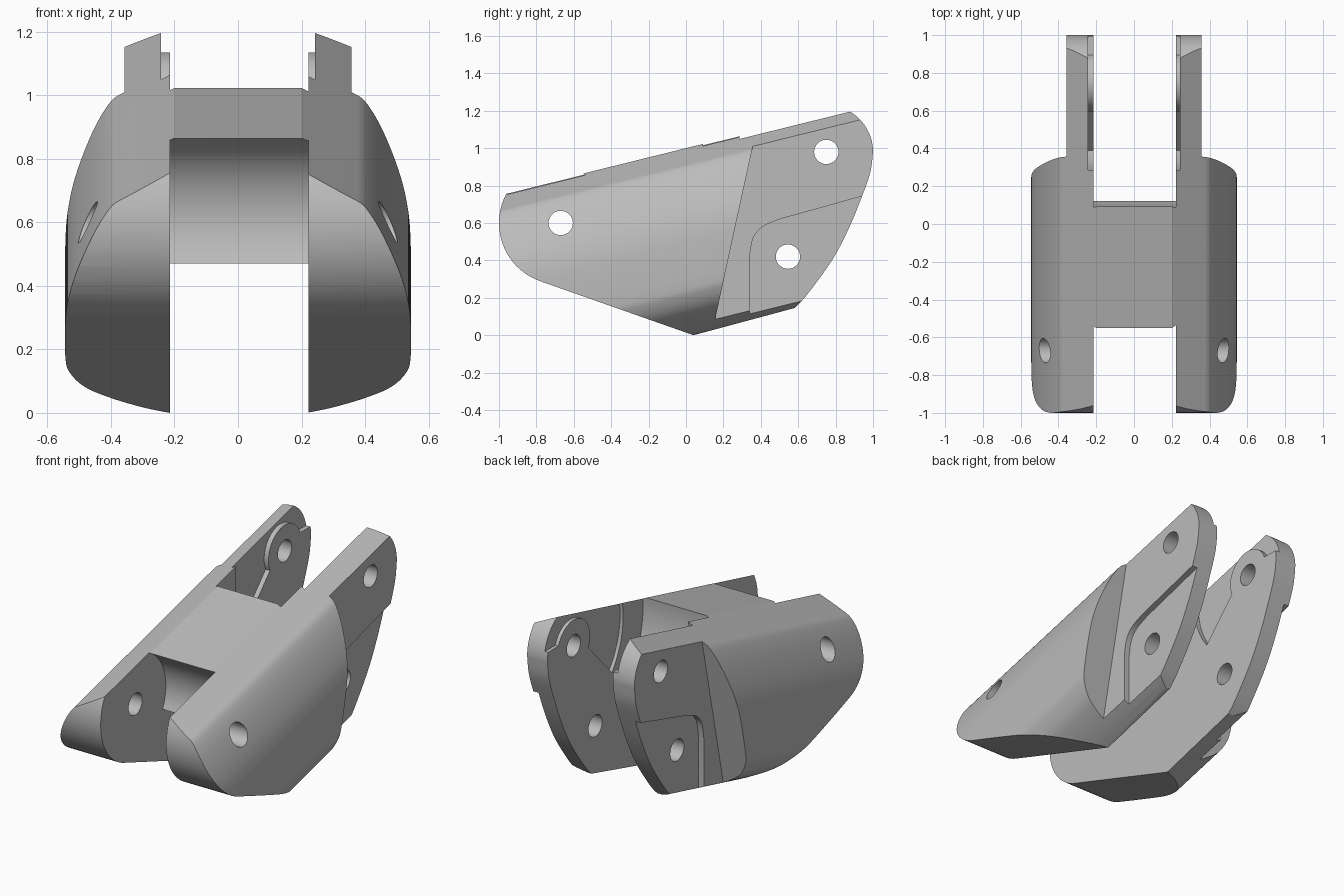
import bpy, bmesh, math
from mathutils import Vector

if "Cube" in bpy.data.objects:
    bpy.data.objects.remove(bpy.data.objects["Cube"])

SLOPE = 0.247                      # rise of the body axis toward the back
FRONT_PIN, BACK_PIN, LOW_PIN = (-0.67, 0.6), (0.75, 0.98), (0.545, 0.42)

grey = bpy.data.materials.new("plain_grey")
grey.use_nodes = True
grey.diffuse_color = (0.5, 0.5, 0.5, 1)
grey.node_tree.nodes["Principled BSDF"].inputs["Base Color"].default_value = (0.5, 0.5, 0.5, 1)


def arc(centre, r, a, b, n=24):
    angles = [math.radians(a + (b - a) * i / n) for i in range(n + 1)]
    return [(centre[0] + r * math.cos(t), centre[1] + r * math.sin(t)) for t in angles]


def spline(pts, n=6):
    """Smooth curve through the points."""
    p = [Vector(q) for q in [pts[0]] + pts + [pts[-1]]]
    out = []
    for a, b, c, d in zip(p, p[1:], p[2:], p[3:]):
        for i in range(n):
            t = i / n
            v = 2 * b + (c - a) * t + (2 * a - 5 * b + 4 * c - d) * t * t + (3 * b - a - 3 * c + d) * t ** 3
            out.append(tuple(v / 2))
    return out + [pts[-1]]


def prism(name, outline, start, end, place=lambda p, d: (d, p[0], p[1])):
    """Extrude an outline; by default a side outline (y, z) along x."""
    bm = bmesh.new()
    rings = [[bm.verts.new(place(p, d)) for p in outline] for d in (start, end)]
    bm.faces.new(rings[0])
    bm.faces.new(rings[1][::-1])
    n = len(outline)
    for i in range(n):
        j = (i + 1) % n
        bm.faces.new((rings[0][i], rings[1][i], rings[1][j], rings[0][j]))
    bmesh.ops.recalc_face_normals(bm, faces=bm.faces)
    mesh = bpy.data.meshes.new(name)
    bm.to_mesh(mesh)
    bm.free()
    mesh.materials.append(grey)
    obj = bpy.data.objects.new(name, mesh)
    bpy.context.collection.objects.link(obj)
    return obj


def carve(target, tool, operation="DIFFERENCE"):
    tool.hide_render = True
    mod = target.modifiers.new("carve", "BOOLEAN")
    mod.operation, mod.solver, mod.object = operation, "EXACT", tool
    bpy.context.view_layer.objects.active = target
    bpy.ops.object.modifier_apply(modifier=mod.name)
    bpy.data.objects.remove(tool)


# Body: rounded cross-section swept along the tilted axis
side = spline([(0.36, 0.92), (0.4, 0.894), (0.45, 0.818), (0.5, 0.704), (0.53, 0.6),
               (0.543, 0.486), (0.543, 0.28), (0.527, 0.2), (0.48, 0.127), (0.4, 0.07),
               (0.3, 0.02), (0.215, -0.01)])
half = [(0.2, 1.0)] + side
section = half + [(-x, z) for x, z in reversed(half)]
body = prism("finger_link", section, -1.3, 1.3,
             lambda p, d: (p[0], d, p[1] + SLOPE * d))

# Side silhouette trims the sweep
rear = spline([(0.58, 0.145), (0.65, 0.22), (0.78, 0.4), (0.87, 0.57), (0.94, 0.74),
               (0.985, 0.87), (1.0, 0.98)])
silhouette = (arc(FRONT_PIN, 0.33, 140, 251) + [(0.04, 0)] + rear
              + arc(BACK_PIN, 0.25, 4, 76))
carve(body, prism("silhouette", silhouette, -1, 1), "INTERSECT")

# Central slot, leaving a bridge with hollowed front and back
slot = ([(-1.5, 2), (-1.5, -0.5), (1.5, -0.5), (1.5, 2), (0.13, 2)]
        + arc(BACK_PIN, 0.66, 160, 197.6) + arc(FRONT_PIN, 0.29, -26.6, 90)
        + [(-0.67, 2)])
carve(body, prism("slot", slot, -0.214, 0.222))

# Outer ear flats, lower pockets and shallow inner reliefs on both ears
flat = [(0.464, 1.5), (0.028, -0.5), (1.5, -0.5), (1.5, 1.5)]
pocket = ([(0.34, -0.3)] + spline([(0.34, 0.42), (0.36, 0.52), (0.41, 0.58), (0.5, 0.62)])
          + [(1.2, 0.815), (1.2, -0.3)])
relief = (arc(BACK_PIN, 0.47, 140, 219.6) + arc(BACK_PIN, 0.155, 205, 20)
          + [(1.2, 1.03), (1.2, 1.5), (0.4, 1.5)])
for s in (-1, 1):
    carve(body, prism("ear_flat", flat, s * 0.357, s))
    carve(body, prism("ear_pocket", pocket, s * 0.322, s))
    carve(body, prism("ear_relief", relief, s * 0.1, s * 0.243))

# Pin holes
for pin in (FRONT_PIN, BACK_PIN, LOW_PIN):
    carve(body, prism("pin_hole", arc(pin, 0.065, 0, 350, 35), -1, 1))

bpy.ops.object.select_all(action="DESELECT")
body.select_set(True)
bpy.context.view_layer.objects.active = body
bpy.ops.object.shade_smooth_by_angle(angle=math.radians(20))
